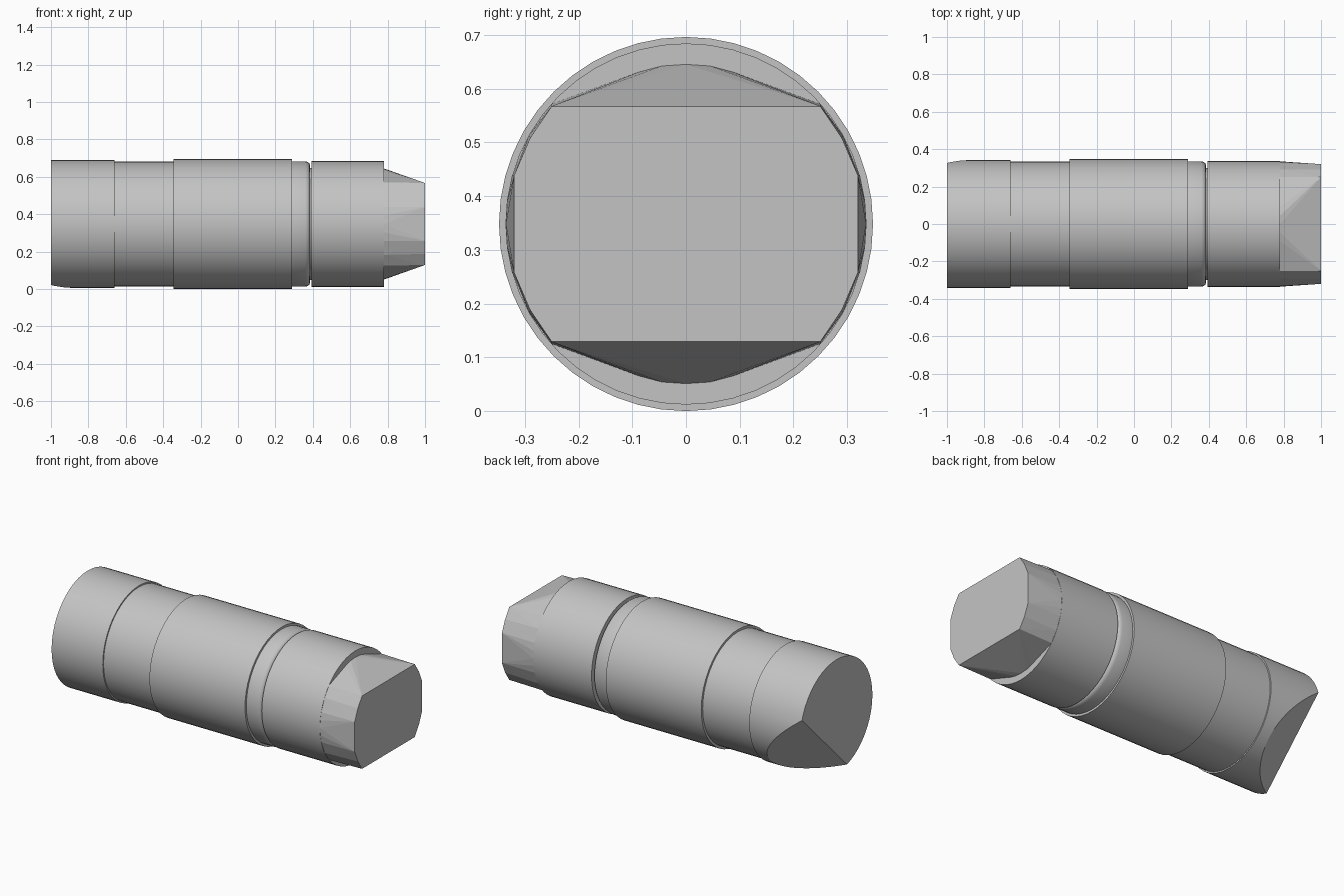
import bpy, bmesh, math
from mathutils import Vector

cube = bpy.data.objects.get("Cube")
if cube:
    bpy.data.objects.remove(cube, do_unlink=True)

SEGMENTS = 48
AXIS_Z = 0.348

grey = bpy.data.materials.new("plain_grey")
grey.use_nodes = True
grey.diffuse_color = (0.55, 0.55, 0.55, 1)
bsdf = next(n for n in grey.node_tree.nodes if n.type == 'BSDF_PRINCIPLED')
bsdf.inputs["Base Color"].default_value = grey.diffuse_color


def finish(name, bm, smooth=True):
    bmesh.ops.recalc_face_normals(bm, faces=bm.faces)
    mesh = bpy.data.meshes.new(name)
    bm.to_mesh(mesh)
    bm.free()
    mesh.materials.append(grey)
    obj = bpy.data.objects.new(name, mesh)
    obj.location.z = AXIS_Z
    bpy.context.collection.objects.link(obj)
    if smooth:
        bpy.ops.object.select_all(action='DESELECT')
        obj.select_set(True)
        bpy.context.view_layer.objects.active = obj
        bpy.ops.object.shade_smooth_by_angle(angle=math.radians(30))
    return obj


def lathe(profile, cap_start=False):
    """Turn (x, radius) points about the x axis."""
    bm = bmesh.new()
    rings = []
    for x, r in profile:
        angles = [math.tau * i / SEGMENTS for i in range(SEGMENTS)]
        rings.append([bm.verts.new((x, r * math.cos(a), r * math.sin(a))) for a in angles])
    for a, b in zip(rings, rings[1:]):
        for i in range(SEGMENTS):
            j = (i + 1) % SEGMENTS
            bm.faces.new((a[i], a[j], b[j], b[i]))
    if cap_start:
        bm.faces.new(rings[0][::-1])
    return bm


# Rear collar, with a slanted flat cut from its lower back corner
bm = lathe([(-1, 0.342), (-0.66, 0.342), (-0.66, 0.33)], cap_start=True)
cut = bmesh.ops.bisect_plane(
    bm, geom=bm.verts[:] + bm.edges[:] + bm.faces[:], clear_outer=True,
    plane_co=(-1, 0.113, -0.113), plane_no=Vector((-0.67, 0.707, -0.707)).normalized())
edges = [e for e in cut["geom_cut"] if isinstance(e, bmesh.types.BMEdge)]
bmesh.ops.edgeloop_fill(bm, edges=edges)
finish("rear_collar", bm)

# Barrel with raised middle sleeve, rounded front lip and narrow groove
finish("barrel", lathe([
    (-0.66, 0.334), (-0.345, 0.334), (-0.345, 0.348), (0.29, 0.348),
    (0.29, 0.335), (0.36, 0.335), (0.372, 0.332), (0.381, 0.325),
    (0.386, 0.314), (0.386, 0.3), (0.393, 0.3)]))

# Front collar ending in a step
finish("front_collar", lathe([(0.393, 0.3), (0.393, 0.336), (0.78, 0.336), (0.78, 0.22)]))

# Wedge tip: flattened round base narrowing to a clipped end face
base = [(0.335, 0), (0.332, 0.045), (0.323, 0.09), (0.292, 0.165), (0.25, 0.223),
        (0.09, 0.282), (0.045, 0.294), (0, 0.297)]
end = [(0.32, 0.09), (0.29, 0.16), (0.25, 0.219)]
bm = bmesh.new()
for x, outline in ((0.78, base), (1, end)):
    points = {(sy * y, sz * z) for y, z in outline for sy in (1, -1) for sz in (1, -1)}
    for y, z in sorted(points):
        bm.verts.new((x, y, z))
bmesh.ops.convex_hull(bm, input=bm.verts[:])
bm.normal_update()
hidden = [f for f in bm.faces if all(v.co.x < 0.79 for v in f.verts)]
bmesh.ops.delete(bm, geom=hidden, context='FACES')
bmesh.ops.dissolve_limit(bm, angle_limit=0.01, verts=bm.verts[:], edges=bm.edges[:])
finish("wedge_tip", bm, smooth=False)
